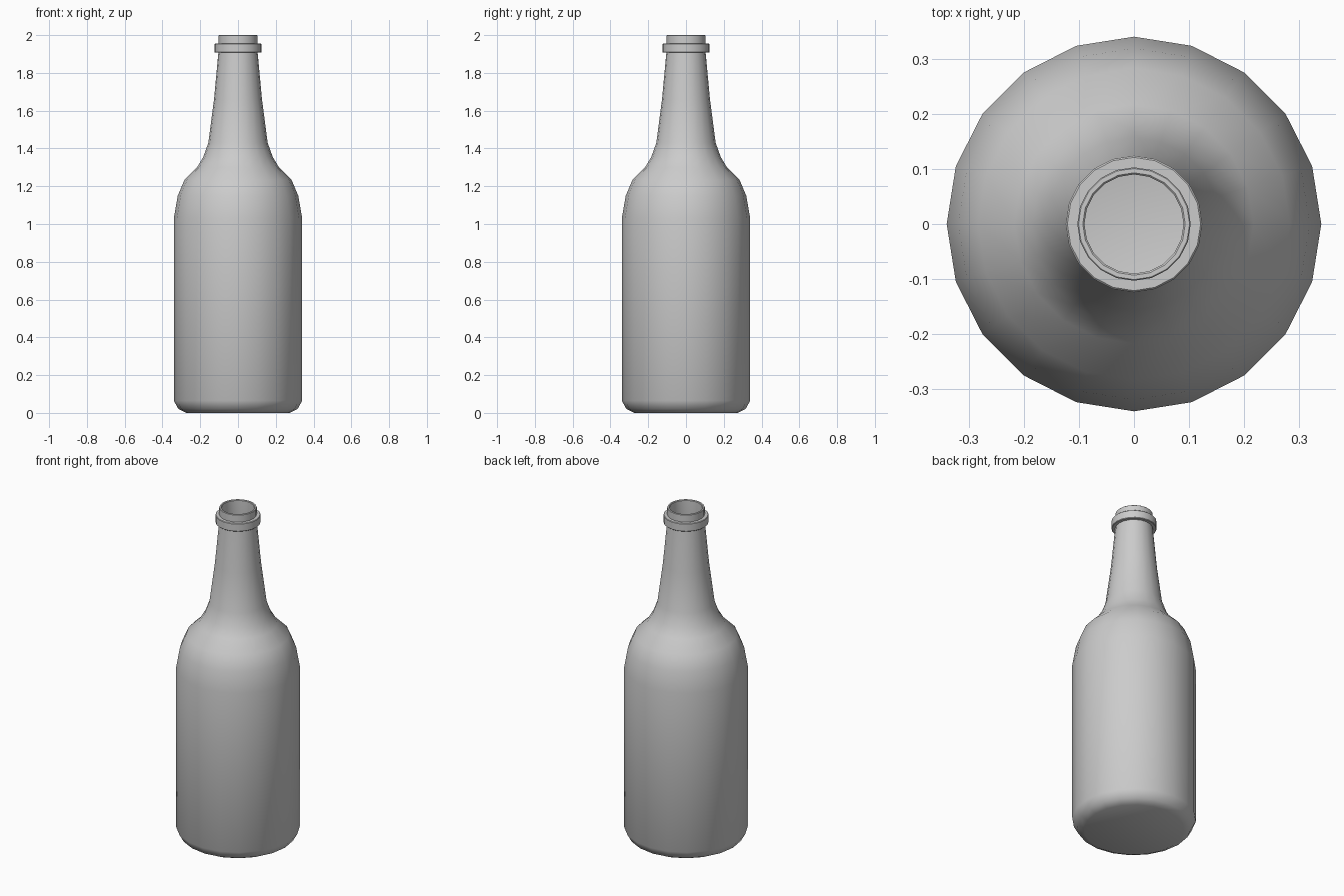
import bpy, bmesh, math

if "Cube" in bpy.data.objects:
    bpy.data.objects.remove(bpy.data.objects["Cube"])

SIDES = 20


def lathe(name, profile, angle=40):
    """Spin a (radius, z) profile around z; radius 0 makes a pole cap."""
    bm = bmesh.new()
    rings = []
    for r, z in profile:
        rings.append([bm.verts.new((r * math.cos(2 * math.pi * i / SIDES),
                                    r * math.sin(2 * math.pi * i / SIDES), z))
                      for i in range(SIDES)])
    for a, b in zip(rings, rings[1:]):
        for i in range(SIDES):
            j = (i + 1) % SIDES
            bm.faces.new((a[i], a[j], b[j], b[i]))
    # base underside and inner floor
    bm.faces.new(rings[0])
    bm.faces.new(rings[-1])
    bmesh.ops.recalc_face_normals(bm, faces=bm.faces)
    mesh = bpy.data.meshes.new(name)
    bm.to_mesh(mesh)
    bm.free()
    obj = bpy.data.objects.new(name, mesh)
    bpy.context.collection.objects.link(obj)
    bpy.context.view_layer.objects.active = obj
    obj.select_set(True)
    bpy.ops.object.shade_smooth_by_angle(angle=math.radians(angle))
    obj.select_set(False)
    return obj


# outer glass: base, body, shoulder, neck
outer = [(0.275, 0.0), (0.315, 0.02), (0.34, 0.065), (0.34, 1.03),
         (0.319, 1.15), (0.283, 1.235), (0.217, 1.30), (0.184, 1.355),
         (0.157, 1.43), (0.127, 1.66), (0.104, 1.907)]

# collar ring and lip
collar = [(0.121, 1.907), (0.124, 1.91), (0.124, 1.953), (0.121, 1.956),
          (0.103, 1.956), (0.103, 1.998), (0.101, 2.0)]

# inner wall following the outside down to the floor
inner = [(0.093, 2.0), (0.09, 1.997), (0.09, 1.907), (0.112, 1.66),
         (0.142, 1.43), (0.203, 1.30), (0.268, 1.235), (0.304, 1.15),
         (0.325, 1.03), (0.325, 0.07), (0.27, 0.025)]

lathe("bottle", outer + collar + inner)
